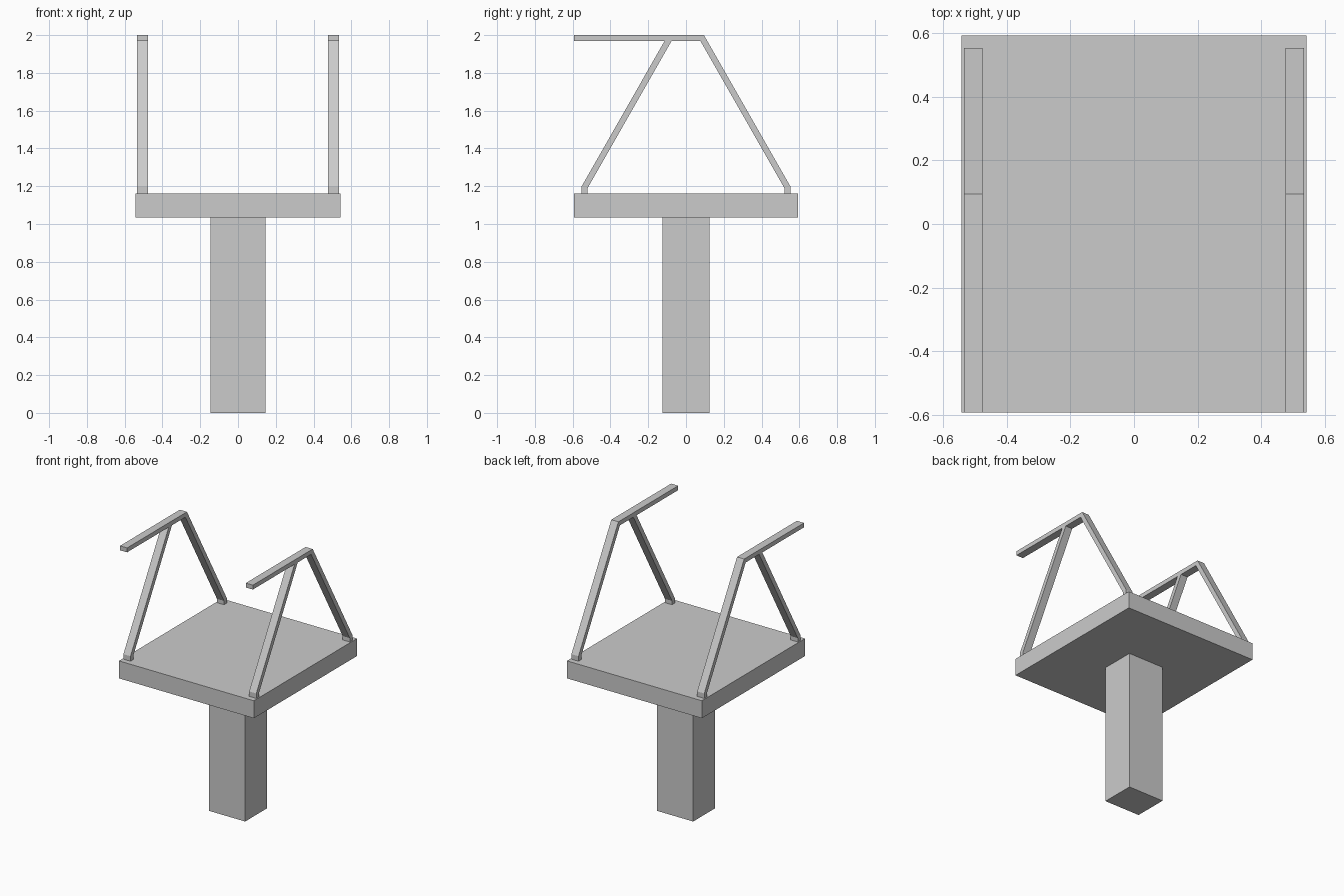
import bpy, bmesh

if "Cube" in bpy.data.objects:
    bpy.data.objects.remove(bpy.data.objects["Cube"])


def add_object(name, bm):
    bmesh.ops.recalc_face_normals(bm, faces=bm.faces)
    mesh = bpy.data.meshes.new(name)
    bm.to_mesh(mesh)
    bm.free()
    obj = bpy.data.objects.new(name, mesh)
    bpy.context.collection.objects.link(obj)
    return obj


def box(name, half_x, half_y, z0, z1):
    bm = bmesh.new()
    bmesh.ops.create_cube(bm, size=1)
    for v in bm.verts:
        v.co = (v.co.x * 2 * half_x, v.co.y * 2 * half_y,
                (z0 + z1) / 2 + v.co.z * (z1 - z0))
    return add_object(name, bm)


def side_prism(name, profile, x0, x1):
    """Extrude a (y, z) outline along x."""
    bm = bmesh.new()
    face = bm.faces.new([bm.verts.new((x0, y, z)) for y, z in profile])
    extruded = bmesh.ops.extrude_face_region(bm, geom=[face], use_keep_orig=True)
    new_verts = [g for g in extruded["geom"] if isinstance(g, bmesh.types.BMVert)]
    bmesh.ops.translate(bm, verts=new_verts, vec=(x1 - x0, 0, 0))
    return add_object(name, bm)


SEAT_BOTTOM, SEAT_TOP = 1.035, 1.162

# Pedestal and seat slab
box("pedestal", 0.145, 0.125, 0, SEAT_BOTTOM)
box("seat", 0.542, 0.592, SEAT_BOTTOM, SEAT_TOP)

# Side frame outline: short feet, slanted legs and forward-reaching armrest
frame = [
    (-0.553, SEAT_TOP), (-0.553, 1.198), (-0.114, 1.968),
    (-0.592, 1.968), (-0.592, 2.0), (0.095, 2.0),
    (0.553, 1.198), (0.553, SEAT_TOP), (0.521, SEAT_TOP), (0.521, 1.19),
    (0.077, 1.968), (-0.077, 1.968), (-0.521, 1.19), (-0.521, SEAT_TOP),
]
for side, sign in (("left", -1), ("right", 1)):
    side_prism(f"{side}_armrest_frame", frame, sign * 0.477, sign * 0.534)
